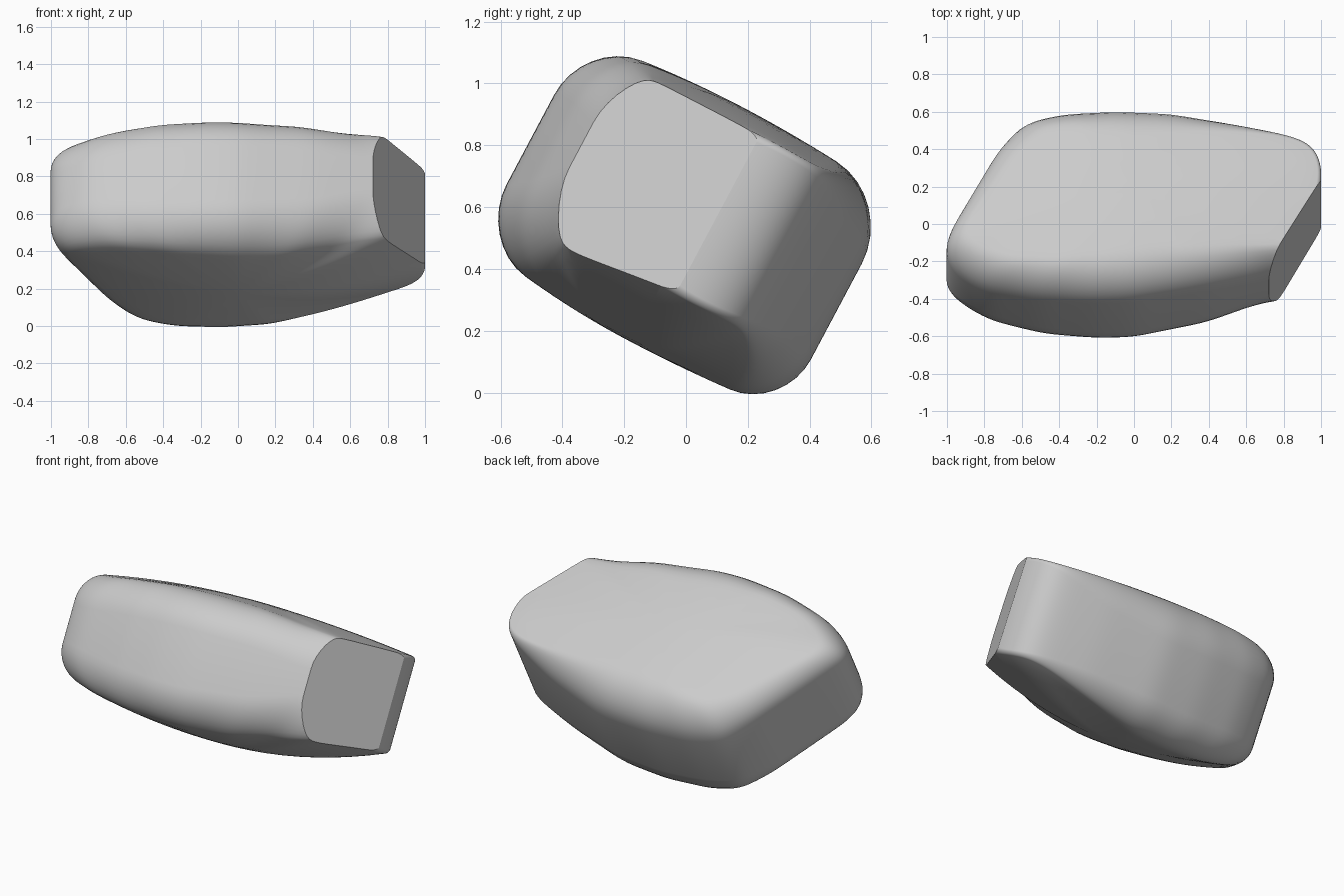
import bpy, bmesh
from math import sin, cos, pi, radians
from mathutils import Vector, Matrix

cube = bpy.data.objects.get("Cube")
if cube:
    bpy.data.objects.remove(cube, do_unlink=True)

# Plan outline of the stone:
# x, width, top height, bottom height, top edge radius, bottom edge radius
OUTLINE = [
    (.72, -.42, .34, -.2, .2, .2), (.93, -.36, .34, -.19, .13, .13),
    (.99, -.03, .36, -.2, .03, .03), (1.005, .1, .365, -.21, .02, .02),
    (1, .2, .365, -.21, .02, .02), (.955, .3, .36, -.2, .02, .02),
    (.85, .355, .365, -.21, .06, .04), (.6, .445, .375, -.265, .16, .1),
    (.2, .55, .385, -.365, .23, .18), (-.1, .565, .385, -.39, .23, .19),
    (-.4, .545, .37, -.38, .22, .19), (-.6, .49, .34, -.34, .18, .15),
    (-.73, .32, .325, -.3, .13, .1), (-.985, -.17, .31, -.26, .1, .08),
    (-1.02, -.28, .3, -.26, .12, .12), (-.96, -.38, .29, -.27, .17, .17),
    (-.8, -.48, .31, -.3, .19, .19), (-.5, -.55, .35, -.345, .2, .2),
    (-.2, -.575, .37, -.36, .2, .2), (0, -.57, .375, -.36, .2, .2),
    (.4, -.5, .375, -.31, .2, .2),
]
CROWN = .42
CENTRE_HEIGHT = .545
TILT = radians(-28)
ARC_STEPS = 8
CAP_STEPS = 10


def resample(points, spacing):
    """Even samples along the closed outline."""
    pts = [Vector(p) for p in points]
    out = []
    for a, b in zip(pts, pts[1:] + pts[:1]):
        n = max(1, round((b - a).xy.length / spacing))
        out += [a.lerp(b, i / n) for i in range(n)]
    return out


def soften(points, passes):
    """Round the outline corners by averaging neighbours."""
    for _ in range(passes):
        points = [(points[i - 1] + 2 * p + points[(i + 1) % len(points)]) / 4
                  for i, p in enumerate(points)]
    return points


def half_column(x, w, rim, r, direction):
    """Points from the centre out and round the edge of one side."""
    edge = r / Vector((x, w)).length
    # share of the way to the outline, and drop of the rounded edge
    steps = [((1 - edge) * i / CAP_STEPS, 0) for i in range(1, CAP_STEPS)]
    for i in range(ARC_STEPS + 1):
        a = pi / 2 * i / ARC_STEPS
        steps.append((1 - edge * (1 - sin(a)), r * (1 - cos(a))))
    crown = direction * CROWN
    return [(x * s, w * s, crown + (rim - crown) * s * s - direction * drop)
            for s, drop in steps]


def column(p):
    """Points from bottom centre to top centre through one outline sample."""
    x, w, top, bottom, top_r, bottom_r = p
    return (half_column(x, w, bottom, bottom_r, -1)
            + half_column(x, w, top, top_r, 1)[::-1])


# Rounded body, lofted around its outline
bm = bmesh.new()
columns = [[bm.verts.new(c) for c in column(p)]
           for p in soften(resample(OUTLINE, .02), 18)]
poles = [bm.verts.new((0, 0, h)) for h in (-CROWN, CROWN)]
for i, a in enumerate(columns):
    b = columns[(i + 1) % len(columns)]
    for j in range(len(a) - 1):
        bm.faces.new((a[j], b[j], b[j + 1], a[j + 1]))
    bm.faces.new((poles[0], b[0], a[0]))
    bm.faces.new((poles[1], a[-1], b[-1]))

# Flat slanted cut at one end
bmesh.ops.bisect_plane(bm, geom=bm.verts[:] + bm.edges[:] + bm.faces[:],
                       plane_co=(.72, -.42, 0), plane_no=(.871, -.491, 0),
                       clear_outer=True)
bmesh.ops.holes_fill(bm, edges=[e for e in bm.edges if e.is_boundary], sides=0)
bmesh.ops.recalc_face_normals(bm, faces=bm.faces[:])

# Lean the body over on its long axis
bm.transform(Matrix.Translation((0, 0, CENTRE_HEIGHT)) @ Matrix.Rotation(TILT, 4, 'X'))

mesh = bpy.data.meshes.new("stone")
bm.to_mesh(mesh)
bm.free()
stone = bpy.data.objects.new("stone", mesh)
bpy.context.collection.objects.link(stone)

# Plain grey material
grey = bpy.data.materials.new("stone_grey")
grey.use_nodes = True
colour = (.6, .6, .6, 1)
grey.diffuse_color = colour
grey.node_tree.nodes["Principled BSDF"].inputs["Base Color"].default_value = colour
mesh.materials.append(grey)

bpy.ops.object.select_all(action='DESELECT')
stone.select_set(True)
bpy.context.view_layer.objects.active = stone
bpy.ops.object.shade_smooth_by_angle(angle=radians(22))
